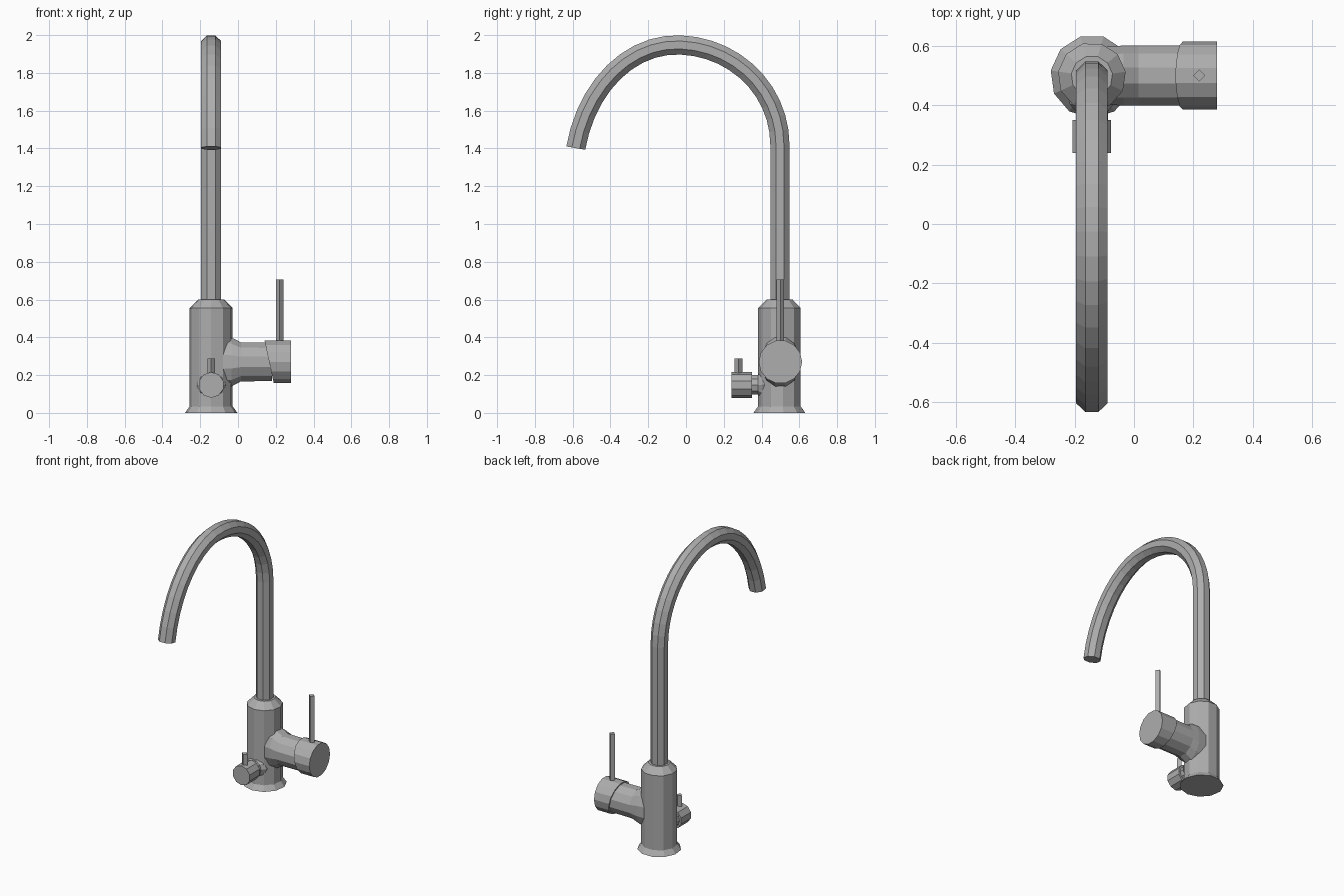
import bpy
import bmesh
from math import sin, cos, pi, radians
from mathutils import Vector

if "Cube" in bpy.data.objects:
    bpy.data.objects.remove(bpy.data.objects["Cube"])

metal = bpy.data.materials.new("brushed_steel")
metal.use_nodes = True
steel = (0.42, 0.42, 0.42, 1)
metal.diffuse_color = steel
metal.node_tree.nodes["Principled BSDF"].inputs["Base Color"].default_value = steel

CX, CY = -0.142, 0.497
X, Y, Z = Vector((1, 0, 0)), Vector((0, 1, 0)), Vector((0, 0, 1))


def loft(name, rings, sides, turn=0.0):
    """Skin a closed tube through rings given as (centre, u radius, v radius)."""
    bm = bmesh.new()
    loops = []
    for c, u, v in rings:
        angles = [turn + 2 * pi * i / sides for i in range(sides)]
        loops.append([bm.verts.new(c + u * cos(a) + v * sin(a)) for a in angles])
    for a, b in zip(loops, loops[1:]):
        for i in range(sides):
            j = (i + 1) % sides
            bm.faces.new((a[i], a[j], b[j], b[i]))
    bm.faces.new(loops[0])
    bm.faces.new(loops[-1])
    bmesh.ops.recalc_face_normals(bm, faces=bm.faces)
    mesh = bpy.data.meshes.new(name)
    bm.to_mesh(mesh)
    bm.free()
    mesh.materials.append(metal)
    obj = bpy.data.objects.new(name, mesh)
    bpy.context.collection.objects.link(obj)
    return obj


def turned(name, profile, centre, axis, u, v, sides, turn=0.0):
    """Lathe-like part: profile holds (distance along axis, u radius, v radius)."""
    rings = [(centre + axis * d, u * ru, v * rv) for d, ru, rv in profile]
    return loft(name, rings, sides, turn)


# Upright body with flared foot and tapered shoulder
foot = Vector((CX, CY, 0))
column = [(0, 0.14), (0.035, 0.115), (0.555, 0.115), (0.60, 0.07)]
turned("body", [(d, r, r) for d, r in column], foot, Z, X, Y, 11, radians(8))

# Gooseneck spout: straight riser, then two joined elliptical quarters
path = [(CY, 0.58)]
tangents = [(0, 1)]
for i in range(22):
    t = radians(167.3) * i / 21
    rise, base = (0.528, 1.42) if t < pi / 2 else (0.70, 1.248)
    path.append((-0.05 + 0.547 * cos(t), base + rise * sin(t)))
    tangents.append((-0.547 * sin(t), rise * cos(t)))
rings = []
for (y, z), (ty, tz) in zip(path, tangents):
    outward = Vector((0, tz, -ty)).normalized()
    rings.append((Vector((CX, y, z)), outward * 0.055, X * 0.057))
loft("spout", rings, 8, pi / 8)

# Side mixer: neck blending into the body, slanted knob and lever
mixer = Vector((0, 0.5, 0.27))
neck = [(-0.10, 0.10, 0.145), (-0.035, 0.105, 0.135), (0.015, 0.105, 0.107), (0.18, 0.105, 0.105)]
turned("mixer_neck", neck, mixer, X, Y, Z, 12, radians(15))
slant = Vector((-0.025, 0, 0.115))
loft("mixer_knob", [(mixer + X * 0.165, Y * 0.115, slant),
                    (mixer + X * 0.28, Y * 0.115, Z * 0.115)], 14)
turned("mixer_lever", [(0.08, 0.02, 0.02), (0.435, 0.02, 0.02)],
       mixer + X * 0.22, Z, X, Y, 4)

# Small front shut-off valve: neck, knob and pin
valve = Vector((CX, 0.24, 0.148))
turned("valve_neck", [(0.09, 0.054, 0.054), (0.14, 0.054, 0.054), (0.165, 0.075, 0.075),
                      (0.20, 0.08, 0.08)], valve, Y, X, Z, 10)
turned("valve_knob", [(0, 0.068, 0.068), (0.11, 0.068, 0.068)], valve, Y, X, Z, 10, pi / 10)
turned("valve_pin", [(0.03, 0.02, 0.02), (0.14, 0.02, 0.02)],
       valve + Y * 0.038, Z, X, Y, 4)
